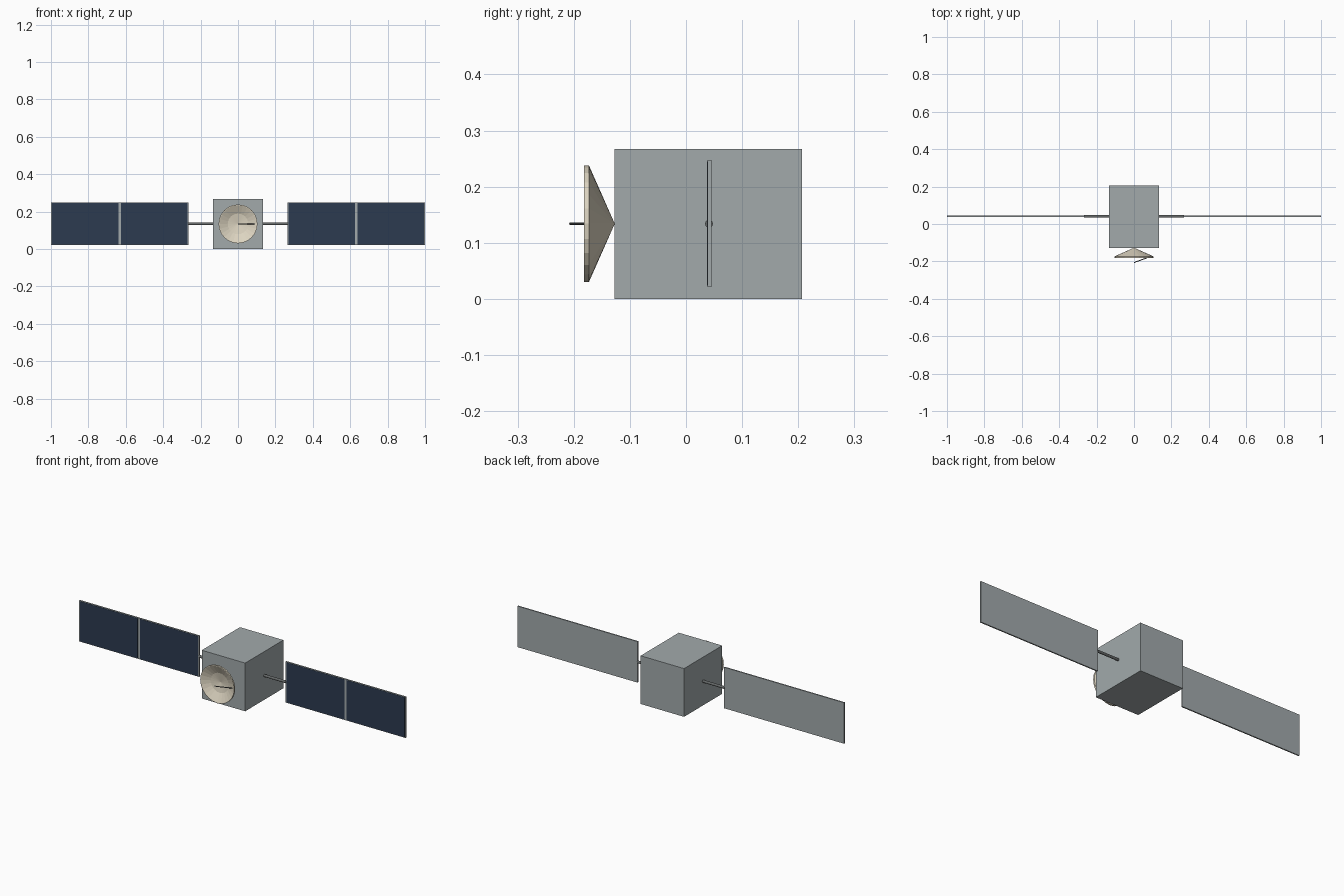
import bpy
import bmesh
import math
from mathutils import Vector

cube = bpy.data.objects.get("Cube")
if cube:
    bpy.data.objects.remove(cube, do_unlink=True)


def material(name, rgb):
    mat = bpy.data.materials.new(name)
    mat.use_nodes = True
    mat.diffuse_color = (*rgb, 1)
    mat.node_tree.nodes["Principled BSDF"].inputs["Base Color"].default_value = (*rgb, 1)
    return mat


GREY = material("hull grey", (0.36, 0.40, 0.41))
BLUE = material("solar cell blue", (0.025, 0.043, 0.08))
CREAM = material("dish cream", (0.72, 0.66, 0.53))
DARK = material("strut grey", (0.13, 0.14, 0.14))


def finish(bm, name, mat):
    bmesh.ops.recalc_face_normals(bm, faces=bm.faces)
    mesh = bpy.data.meshes.new(name)
    bm.to_mesh(mesh)
    bm.free()
    mesh.materials.append(mat)
    obj = bpy.data.objects.new(name, mesh)
    bpy.context.scene.collection.objects.link(obj)
    return obj


def box(name, low, high, mat):
    """Box between two opposite corners."""
    low, high = Vector(low), Vector(high)
    bm = bmesh.new()
    bmesh.ops.create_cube(bm, size=1)
    for v in bm.verts:
        v.co = v.co * (high - low) + (low + high) / 2
    for v in bm.verts:
        v.co = Vector(v.co)
    return finish(bm, name, mat)


def scaled_box(name, low, high, mat):
    """Box between two opposite corners, in any order."""
    lo = [min(a, b) for a, b in zip(low, high)]
    hi = [max(a, b) for a, b in zip(low, high)]
    bm = bmesh.new()
    bmesh.ops.create_cube(bm, size=1)
    for v in bm.verts:
        v.co = Vector([b if c > 0 else a for c, a, b in zip(v.co, lo, hi)])
    return finish(bm, name, mat)


def rod(name, start, end, radius, mat, sides=12):
    """Cylinder between two points."""
    start, end = Vector(start), Vector(end)
    axis = end - start
    bm = bmesh.new()
    bmesh.ops.create_cone(bm, cap_ends=True, segments=sides, radius1=radius,
                          radius2=radius, depth=axis.length)
    turn = axis.to_track_quat("Z", "Y")
    for v in bm.verts:
        v.co = turn @ v.co + (start + end) / 2
    return finish(bm, name, mat)


MID_Z = 0.134
WING_Y = 0.041

# Main body
scaled_box("body", (-0.133, -0.127, 0), (0.133, 0.207, 0.267), GREY)

# Solar wings: boom, panel and two cell plates on each side
for side, s in (("left", 1), ("right", -1)):
    rod(side + "_boom", (s * 0.13, WING_Y, MID_Z), (s * 0.267, WING_Y, MID_Z), 0.007, DARK)
    scaled_box(side + "_panel", (s * 0.265, 0.038, 0.021), (s, 0.045, 0.248), GREY)
    for label, x1, x2 in (("inner", 0.271, 0.626), ("outer", 0.64, 0.995)):
        scaled_box(f"{side}_{label}_cells", (s * x1, 0.037, 0.024),
                   (s * x2, 0.039, 0.245), BLUE)

# Dish: outer cone, short rim and shallow bowl, spun around the y axis
profile = [(0, -0.127), (0.104, -0.173), (0.104, -0.182), (0.1, -0.182),
           (0.055, -0.16), (0, -0.15)]
bm = bmesh.new()
verts = [bm.verts.new((r, y, MID_Z)) for r, y in profile]
edges = [bm.edges.new(pair) for pair in zip(verts, verts[1:])]
bmesh.ops.spin(bm, geom=verts + edges, cent=(0, 0, MID_Z), axis=(0, 1, 0),
               angle=math.tau, steps=24)
bmesh.ops.remove_doubles(bm, verts=bm.verts, dist=0.0005)
finish(bm, "dish", CREAM)

# Feed strut from the dish rim to the focus
rod("feed_strut", (0.094, -0.172, MID_Z), (0, -0.206, MID_Z), 0.0025, DARK, 8)
